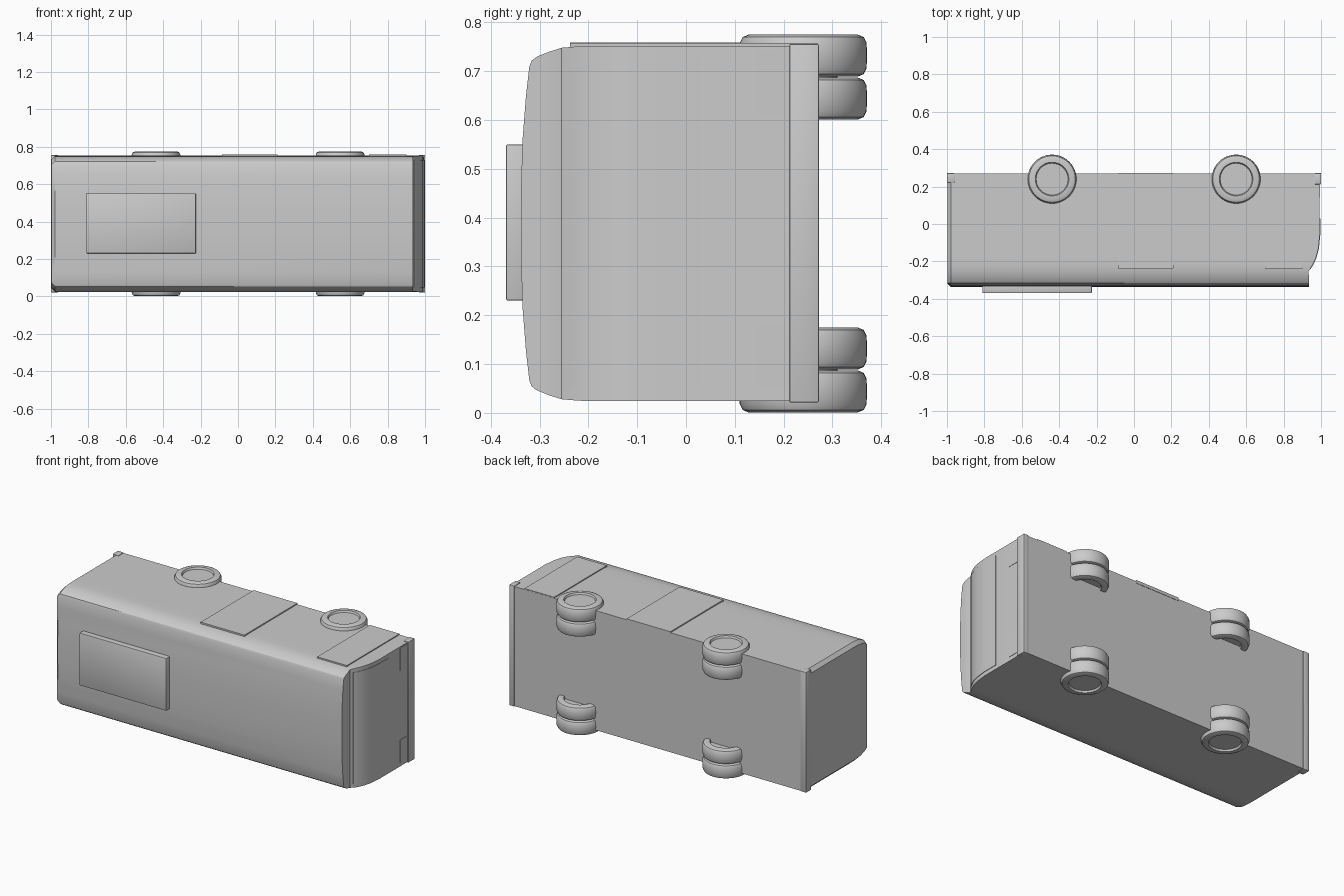
import bpy, bmesh, math

if "Cube" in bpy.data.objects:
    bpy.data.objects.remove(bpy.data.objects["Cube"])

ZC = 0.388  # mid-plane of the vehicle, which lies on its side


def finish(bm, name, angle=30):
    bmesh.ops.recalc_face_normals(bm, faces=bm.faces)
    me = bpy.data.meshes.new(name)
    bm.to_mesh(me)
    bm.free()
    ob = bpy.data.objects.new(name, me)
    bpy.context.collection.objects.link(ob)
    bpy.ops.object.select_all(action='DESELECT')
    bpy.context.view_layer.objects.active = ob
    ob.select_set(True)
    bpy.ops.object.shade_smooth_by_angle(angle=math.radians(angle))
    return ob


def box(name, x, y, z, bevel=0.0):
    bm = bmesh.new()
    bmesh.ops.create_cube(bm, size=1)
    for v in bm.verts:
        v.co = [(a + b) / 2 + c * (b - a) for c, (a, b) in zip(v.co, (x, y, z))]
    if bevel:
        bmesh.ops.bevel(bm, geom=bm.edges[:], offset=bevel, segments=2,
                        profile=0.5, affect='EDGES')
    return finish(bm, name)


def lathe(name, profile, x, y, z, flip=1, steps=48):
    bm = bmesh.new()
    rings = []
    for r, h in profile:
        rings.append([bm.verts.new((x + r * math.cos(2 * math.pi * i / steps),
                                    y + r * math.sin(2 * math.pi * i / steps),
                                    z + flip * h)) for i in range(steps)])
    for a, b in zip(rings, rings[1:]):
        for i in range(steps):
            j = (i + 1) % steps
            bm.faces.new((a[i], a[j], b[j], b[i]))
    bm.faces.new(rings[0])
    bm.faces.new(rings[-1])
    return finish(bm, name)


def front_x(y):
    """Side outline of the curved front."""
    pts = [(-0.34, 0.936), (-0.265, 0.936), (-0.255, 0.932), (-0.22, 0.955),
           (-0.18, 0.973), (-0.13, 0.986), (-0.06, 0.993), (0.28, 0.993)]
    for (y0, x0), (y1, x1) in zip(pts, pts[1:]):
        if y <= y1:
            return x0 + (x1 - x0) * (y - y0) / (y1 - y0)
    return pts[-1][1]


# Body shell: half cross-section (y, half width) swept from rear to front
half = [(-0.338, 0.07), (-0.335, 0.17), (-0.328, 0.26), (-0.321, 0.322),
        (-0.316, 0.334), (-0.305, 0.342), (-0.28, 0.352), (-0.255, 0.36),
        (-0.22, 0.363), (-0.18, 0.364), (-0.13, 0.364), (-0.06, 0.364),
        (0.27, 0.364)]
bm = bmesh.new()
rings = []
for end in ("rear", "shoulder", "front"):
    sides = []
    for s in (1, -1):
        col = []
        for y, w in half:
            if end == "rear":
                p = (-0.998, max(y, -0.318), w - 0.02 if w > 0.3 else w)
            elif end == "shoulder":
                p = (-0.978, y, w)
            else:
                p = (front_x(y), y, w)
            col.append(bm.verts.new((p[0], p[1], ZC + s * p[2])))
        sides.append(col)
    rings.append(sides)
n = len(half)
for a, b in zip(rings, rings[1:]):
    loop_a, loop_b = a[0] + a[1][::-1], b[0] + b[1][::-1]
    for i in range(2 * n):
        j = (i + 1) % (2 * n)
        bm.faces.new((loop_a[i], loop_a[j], loop_b[j], loop_b[i]))
for up, low in (rings[0], rings[-1]):
    for i in range(n - 1):
        bm.faces.new((up[i], up[i + 1], low[i + 1], low[i]))
bmesh.ops.remove_doubles(bm, verts=bm.verts, dist=1e-6)
finish(bm, "body_shell")

# Windscreen: thin curved sheet over the front
bm = bmesh.new()
cols = []
for dx in (-0.01, 0.003):
    rows = []
    for y in (-0.24, -0.22, -0.18, -0.13, -0.06, 0.03):
        rows.append([bm.verts.new((front_x(y) + dx, y, ZC + s * 0.34)) for s in (1, -1)])
    cols.append(rows)
inner, outer = cols
for i in range(len(inner) - 1):
    bm.faces.new((outer[i][0], outer[i + 1][0], outer[i + 1][1], outer[i][1]))
    bm.faces.new((inner[i][0], inner[i + 1][0], inner[i + 1][1], inner[i][1]))
    for s in (0, 1):
        bm.faces.new((outer[i][s], outer[i + 1][s], inner[i + 1][s], inner[i][s]))
for i in (0, -1):
    bm.faces.new((outer[i][0], outer[i][1], inner[i][1], inner[i][0]))
finish(bm, "windscreen")

# Bumpers
box("front_bumper", (0.967, 1.0), (0.212, 0.272), (0.021, 0.756), 0.003)
box("rear_bumper", (-1.0, -0.96), (0.222, 0.272), (0.022, 0.755), 0.003)

# Head lamps
for name, z in (("lower_head_lamp", (0.048, 0.185)), ("upper_head_lamp", (0.608, 0.745))):
    box(name, (0.98, 0.995), (0.142, 0.208), z)

# Doors on one side only
box("front_door", (0.70, 0.90), (-0.238, 0.269), (0.74, 0.758))
box("middle_door", (-0.085, 0.21), (-0.238, 0.272), (0.74, 0.759))

# Roof cooling unit
box("roof_unit", (-0.81, -0.225), (-0.369, -0.32), (0.23, 0.55), 0.004)

# Twin wheels: each tyre profile is (radius, height) with a recessed rim
tyre = [(0.085, -0.027), (0.09, -0.043), (0.112, -0.043), (0.124, -0.038),
        (0.13, -0.026), (0.131, 0), (0.13, 0.026), (0.124, 0.038),
        (0.112, 0.043), (0.09, 0.043), (0.085, 0.032)]
for end, x in (("rear", -0.438), ("front", 0.546)):
    for side, s in (("upper", 1), ("lower", -1)):
        tag = f"{end}_{side}"
        lathe(f"{tag}_outer_wheel", tyre, x, 0.24, ZC + s * 0.344, s)
        lathe(f"{tag}_inner_wheel", tyre, x, 0.24, ZC + s * 0.256, s)
        lathe(f"{tag}_hub", [(0.07, -0.05), (0.07, 0.05)], x, 0.24, ZC + s * 0.3)
